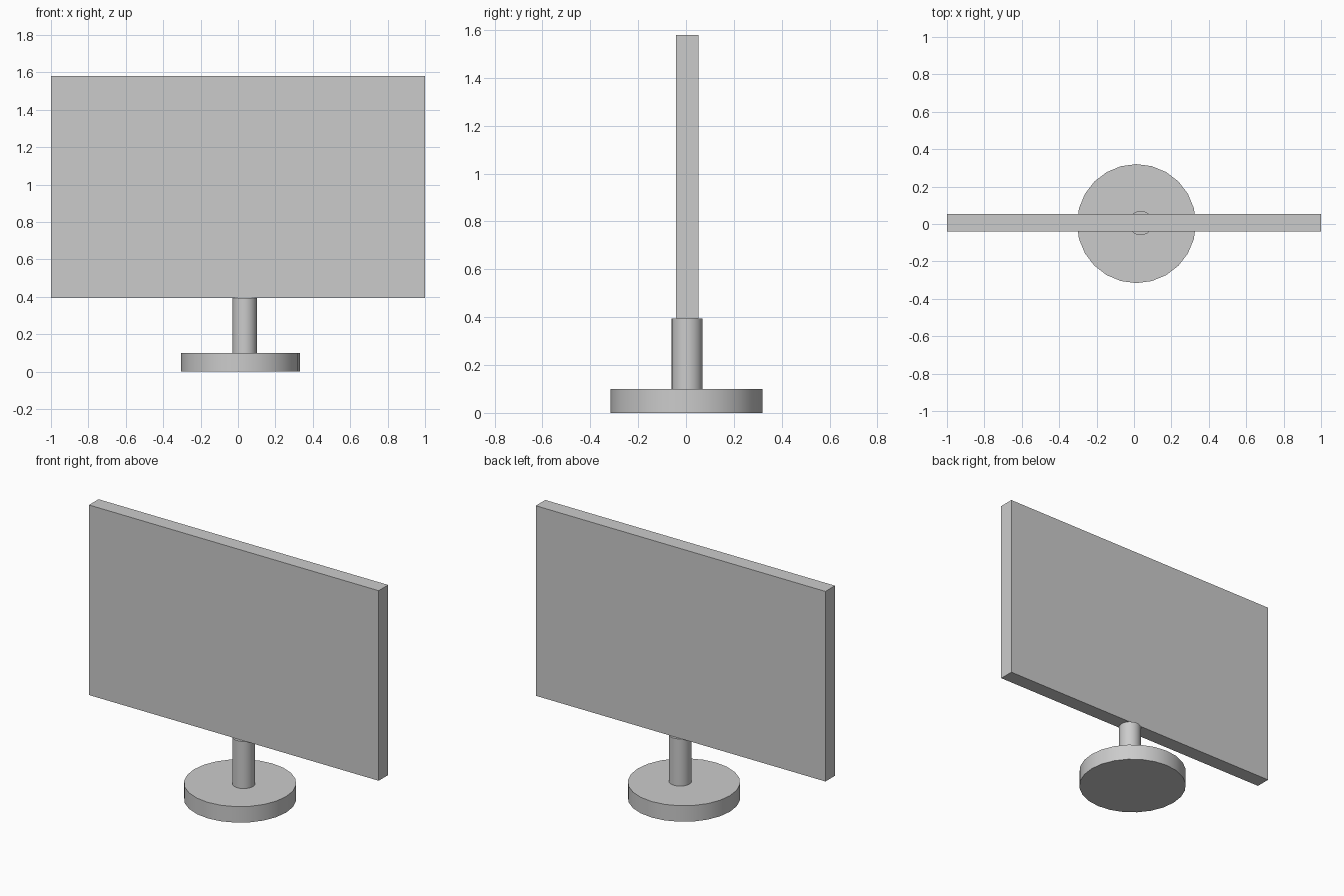
import bpy
import math

cube = bpy.data.objects.get("Cube")
if cube:
    bpy.data.objects.remove(cube, do_unlink=True)

grey = bpy.data.materials.new("light_grey")
grey.use_nodes = True
colour = (0.6, 0.6, 0.6, 1)
grey.diffuse_color = colour
grey.node_tree.nodes["Principled BSDF"].inputs["Base Color"].default_value = colour


def finish(name):
    obj = bpy.context.object
    obj.name = name
    obj.data.materials.append(grey)
    return obj


def disc(name, x, y, radius, bottom, top, sides):
    bpy.ops.mesh.primitive_cylinder_add(
        vertices=sides, radius=radius, depth=top - bottom,
        location=(x, y, (bottom + top) / 2))
    bpy.ops.object.shade_smooth_by_angle(angle=math.radians(30))
    return finish(name)


# Round foot and the post rising through it
disc("base", 0.013, 0.002, 0.318, 0, 0.1, 24)
disc("post", 0.036, 0.005, 0.065, 0, 0.394, 24)

# Flat upright panel
bpy.ops.mesh.primitive_cube_add(size=1, location=(0, 0.006, 0.987))
panel = finish("screen_panel")
panel.scale = (2, 0.094, 1.186)
bpy.ops.object.transform_apply(location=False, rotation=False, scale=True)
